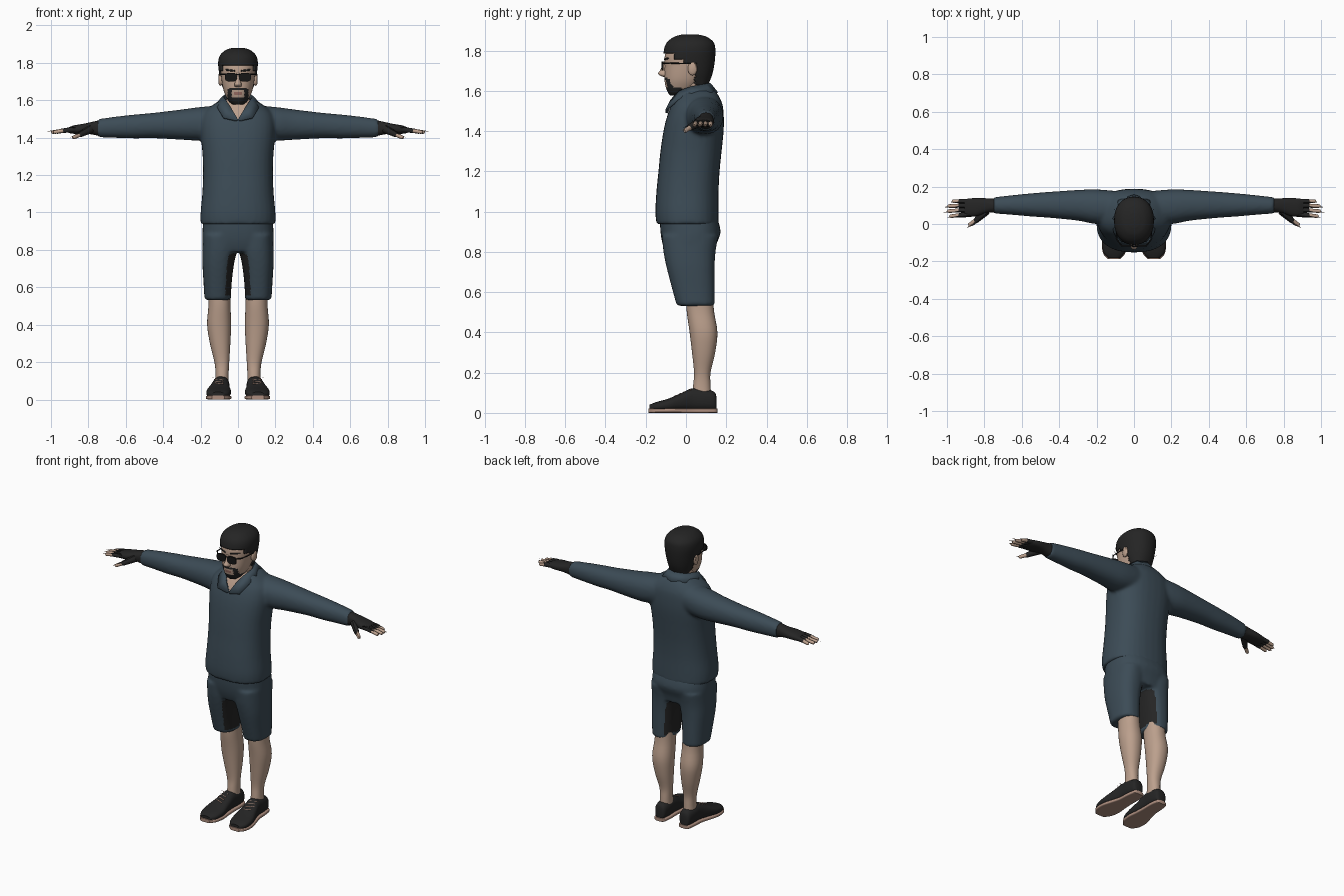
import bpy, bmesh, math
from mathutils import Vector

if "Cube" in bpy.data.objects:
    bpy.data.objects.remove(bpy.data.objects["Cube"])


def material(name, rgb):
    m = bpy.data.materials.new(name)
    m.diffuse_color = (*rgb, 1)
    m.use_nodes = True
    m.node_tree.nodes["Principled BSDF"].inputs["Base Color"].default_value = m.diffuse_color
    return m


CLOTH = material("slate cloth", (.045, .071, .093))
BLACK = material("soft black", (.018, .018, .018))
SKIN = material("skin", (.50, .35, .265))
SOLE = material("sole tan", (.42, .27, .21))
LENS = material("lens black", (.008, .008, .008))
LIP = material("lip", (.33, .16, .13))


def finish(mesh):
    mesh.shade_smooth()
    mesh.set_sharp_from_angle(angle=math.radians(45))


def make(name, bm, mat, mirror=False):
    """Turn a bmesh into an object, optionally doubled across x = 0."""
    if mirror:
        geo = bmesh.ops.duplicate(bm, geom=bm.verts[:] + bm.edges[:] + bm.faces[:])["geom"]
        for v in geo:
            if isinstance(v, bmesh.types.BMVert):
                v.co.x *= -1
        bmesh.ops.remove_doubles(bm, verts=bm.verts[:], dist=1e-5)
    bmesh.ops.recalc_face_normals(bm, faces=bm.faces[:])
    mesh = bpy.data.meshes.new(name)
    bm.to_mesh(mesh)
    bm.free()
    mesh.materials.append(mat)
    finish(mesh)
    ob = bpy.data.objects.new(name, mesh)
    bpy.context.collection.objects.link(ob)
    return ob


def smooth_rings(rings, k):
    """Catmull-Rom interpolation between cross-sections."""
    out = []
    for i in range(len(rings) - 1):
        a, b, c, d = (rings[min(max(j, 0), len(rings) - 1)] for j in (i - 1, i, i + 1, i + 2))
        for s in range(k):
            t = s / k
            out.append([.5 * (2 * q + (r - p) * t + (2 * p - 5 * q + 4 * r - w) * t * t
                              + (3 * q - p - 3 * r + w) * t ** 3) for p, q, r, w in zip(a, b, c, d)])
    return out + [list(rings[-1])]


def loft(name, rings, mat, axis="z", p=2.2, k=4, n=32, mirror=False):
    """Rings are (position on axis, u min, u max, v min, v max)."""
    bm = bmesh.new()
    prev = None
    for a, u0, u1, v0, v1 in smooth_rings(rings, k):
        ring = []
        for i in range(n):
            t = 2 * math.pi * i / n
            c, s = math.cos(t), math.sin(t)
            u = (u0 + u1) / 2 + (u1 - u0) / 2 * math.copysign(abs(c) ** (2 / p), c)
            v = (v0 + v1) / 2 + (v1 - v0) / 2 * math.copysign(abs(s) ** (2 / p), s)
            ring.append(bm.verts.new({"x": (a, u, v), "y": (u, a, v), "z": (u, v, a)}[axis]))
        if prev:
            for i in range(n):
                bm.faces.new((prev[i], prev[(i + 1) % n], ring[(i + 1) % n], ring[i]))
        else:
            bm.faces.new(ring)
        prev = ring
    bm.faces.new(prev)
    return make(name, bm, mat, mirror)


def rod(name, p, q, r, mat, mirror=True, r2=None):
    p, q = Vector(p), Vector(q)
    bm = bmesh.new()
    bmesh.ops.create_cone(bm, cap_ends=True, segments=12, radius1=r, radius2=r2 or r, depth=(q - p).length)
    bmesh.ops.create_uvsphere(bm, u_segments=12, v_segments=6, radius=r2 or r)
    for v in bm.verts[24:]:
        v.co.z += (q - p).length / 2
    bmesh.ops.rotate(bm, verts=bm.verts[:], matrix=(q - p).to_track_quat("Z", "Y").to_matrix())
    bmesh.ops.translate(bm, verts=bm.verts[:], vec=(p + q) / 2)
    return make(name, bm, mat, mirror)


def fuse(name, parts, mat, voxel=.01, rounds=5):
    """Blend overlapping parts into one garment."""
    for o in bpy.context.selected_objects:
        o.select_set(False)
    for o in parts:
        o.select_set(True)
    ob = parts[0]
    bpy.context.view_layer.objects.active = ob
    bpy.ops.object.join()
    m = ob.modifiers.new("blend", "REMESH")
    m.mode, m.voxel_size = "VOXEL", voxel
    s = ob.modifiers.new("relax", "SMOOTH")
    s.factor, s.iterations = .5, rounds
    mesh = bpy.data.meshes.new_from_object(ob.evaluated_get(bpy.context.evaluated_depsgraph_get()))
    ob.modifiers.clear()
    ob.data = mesh
    ob.name = name
    mesh.materials.clear()
    mesh.materials.append(mat)
    finish(mesh)
    return ob


def paint(ob, mat, rule):
    ob.data.materials.append(mat)
    for f in ob.data.polygons:
        if rule(f.center, f.normal):
            f.material_index = len(ob.data.materials) - 1


# Shirt: torso and sleeves blended, with an open neck
torso = loft("torso", [(.938, -.20, .20, -.147, .162), (1.0, -.20, .20, -.152, .162), (1.1, -.191, .191, -.147, .162),
                       (1.2, -.187, .187, -.137, .167), (1.3, -.189, .189, -.127, .177), (1.4, -.198, .198, -.112, .187),
                       (1.47, -.20, .20, -.095, .188), (1.53, -.185, .185, -.072, .182), (1.575, -.135, .135, -.048, .163),
                       (1.605, -.085, .085, -.03, .14)], CLOTH, p=2.4)
sleeves = loft("sleeves", [(.08, .01, .175, 1.40, 1.575), (.20, .0, .185, 1.385, 1.564), (.30, .018, .182, 1.389, 1.551),
                           (.45, .033, .172, 1.397, 1.533), (.55, .04, .164, 1.396, 1.524), (.65, .049, .154, 1.399, 1.513),
                           (.75, .056, .143, 1.402, 1.499)], CLOTH, axis="x", mirror=True)
shirt = fuse("shirt", [torso, sleeves], CLOTH)
paint(shirt, SKIN, lambda c, n: c.y < .02 and n.y < 0 and c.z > 1.495 + abs(c.x) * 1.5)

# Collar
top = [(0, -.092, 1.495), (.035, -.072, 1.555), (.064, -.03, 1.60), (.078, .03, 1.62), (.058, .095, 1.632), (0, .118, 1.636)]
low = [(.012, -.098, 1.49), (.078, -.098, 1.505), (.108, -.04, 1.555), (.112, .03, 1.582), (.082, .125, 1.59), (0, .155, 1.59)]
bm = bmesh.new()
rows = [[bm.verts.new(p) for p in row] for row in (top, low)]
for i in range(5):
    bm.faces.new((rows[0][i], rows[0][i + 1], rows[1][i + 1], rows[1][i]))
collar = make("collar", bm, CLOTH, True)
m = collar.modifiers.new("thickness", "SOLIDIFY")
m.thickness, m.offset = .01, 0

# Shorts: two legs and hips blended, dark inseam
hips = loft("hips", [(.79, -.185, .185, -.10, .14), (.84, -.19, .19, -.117, .152), (.90, -.19, .19, -.127, .172),
                     (.97, -.185, .185, -.13, .155)], CLOTH, p=2.5)
legs = loft("short_legs", [(.532, .038, .179, -.046, .142), (.62, .034, .184, -.07, .142), (.72, .022, .19, -.096, .142),
                           (.80, .006, .19, -.112, .147), (.88, .005, .188, -.12, .16)], CLOTH, p=2.4, mirror=True)
shorts = fuse("shorts", [hips, legs], CLOTH)
paint(shorts, BLACK, lambda c, n: .56 < c.z < .80 and abs(c.x) < .09 and n.x * c.x < 0 and abs(n.x) > .6)

# Lower legs
loft("lower_legs", [(.57, .04, .158, .0, .135), (.50, .04, .158, .004, .14), (.40, .037, .165, .018, .156),
                    (.30, .041, .15, .03, .145), (.20, .047, .126, .04, .122), (.14, .05, .12, .036, .122),
                    (.08, .05, .122, .03, .125)], SKIN, mirror=True)

# Shoes, soles and laces
shoe = [(.152, .068, .108, .01, .075), (.14, .052, .124, .01, .105), (.09, .045, .132, .01, .118),
        (.03, .046, .136, .01, .122), (-.03, .043, .153, .01, .095), (-.09, .037, .169, .008, .07),
        (-.15, .048, .164, .008, .053), (-.182, .075, .138, .01, .04)]
loft("shoes", shoe, BLACK, axis="y", p=2.5, mirror=True)
loft("soles", [(y * 1.03, a - .002, b + .002, 0, .022) for y, a, b, _, _ in shoe], SOLE, axis="y", p=5, mirror=True)
for i in range(4):
    y, z = -.055 + i * .022, .083 + i * .0095
    rod("lace", (.078, y, z), (.118, y + .012, z + .003), .004, SOLE)

# Hands: gloves with bare fingertips
loft("gloves", [(.735, .06, .138, 1.408, 1.494), (.765, .062, .136, 1.414, 1.488), (.80, .056, .138, 1.42, 1.48),
                (.84, .042, .14, 1.421, 1.472), (.88, .04, .136, 1.421, 1.465), (.905, .043, .131, 1.425, 1.455)],
     BLACK, axis="x", p=2.4, mirror=True)
for y0, y1, tip in ((.052, .042, .978), (.077, .069, .99), (.1, .096, .988), (.121, .122, .965)):
    mid = Vector((.93, (y0 + y1) / 2, 1.438))
    rod("glove_finger", (.87, y0, 1.445), mid, .0145, BLACK, r2=.0125)
    rod("fingertip", mid, (tip, y1, 1.43), .011, SKIN, r2=.0095)
rod("glove_thumb", (.79, .07, 1.445), (.843, .02, 1.417), .023, BLACK, r2=.015)
rod("thumb_tip", (.84, .023, 1.419), (.877, -.003, 1.402), .0125, SKIN, r2=.0105)

# Neck and head, with the beard painted on the jaw
loft("neck", [(1.46, -.07, .07, -.05, .11), (1.55, -.062, .062, -.04, .10), (1.66, -.062, .062, -.03, .105)], SKIN)
head = loft("head", [(1.578, -.028, .028, -.08, -.02), (1.592, -.047, .047, -.09, .02), (1.62, -.064, .064, -.101, .06),
                     (1.66, -.079, .079, -.107, .09), (1.72, -.089, .089, -.106, .115), (1.78, -.092, .092, -.104, .125),
                     (1.84, -.078, .078, -.08, .115), (1.868, -.045, .045, -.04, .08)], SKIN, p=2.2, k=8, n=96)
paint(head, BLACK, lambda c, n: c.y < -.02 and (
    c.z < 1.617 or (1.652 < c.z < 1.668 and abs(c.x) < .045) or (c.z < 1.66 and .033 < abs(c.x) < .056)))
paint(head, LIP, lambda c, n: c.y < -.05 and 1.630 < c.z < 1.644 and abs(c.x) < .022)
loft("nose", [(1.745, -.009, .009, -.112, -.08), (1.71, -.012, .012, -.124, -.08), (1.688, -.019, .019, -.138, -.08),
              (1.677, -.019, .019, -.131, -.08), (1.67, -.012, .012, -.115, -.08)], SKIN, n=16)
loft("ears", [(.082, .012, .045, 1.685, 1.735), (.096, .01, .055, 1.677, 1.744), (.104, .022, .05, 1.69, 1.738)],
     SKIN, axis="x", n=20, mirror=True)

# Hair: a shell trimmed away from the face
hair = loft("hair", [(1.625, -.06, .06, .03, .108), (1.68, -.088, .088, -.09, .13), (1.74, -.10, .10, -.11, .142),
                     (1.80, -.106, .106, -.11, .146), (1.84, -.096, .096, -.095, .138), (1.868, -.066, .066, -.06, .104),
                     (1.88, -.03, .03, -.02, .06)], BLACK, k=8, n=64)
bm = bmesh.new()
bm.from_mesh(hair.data)
bare = [f for f in bm.faces for c in [f.calc_center_median()]
        if c.y < (-.2 if c.z > 1.785 else -.055 if c.z > 1.755 else -.01 if c.z > 1.735 else .045)]
bmesh.ops.delete(bm, geom=bare, context="FACES")
bm.to_mesh(hair.data)
bm.free()
hair.modifiers.new("thickness", "SOLIDIFY").thickness = .012

# Sunglasses and brows
loft("lenses", [(-.113, .006, .07, 1.70, 1.747), (-.121, .006, .07, 1.70, 1.747)], LENS, axis="y", p=3, k=1, mirror=True)
rod("glasses_bridge", (-.012, -.12, 1.738), (.012, -.12, 1.738), .003, LENS, False)
rod("glasses_hinge", (.066, -.116, 1.738), (.09, -.085, 1.738), .004, LENS)
rod("glasses_temple", (.09, -.085, 1.738), (.1, .03, 1.735), .003, LENS)
rod("brow", (.016, -.105, 1.757), (.06, -.09, 1.762), .005, BLACK)
